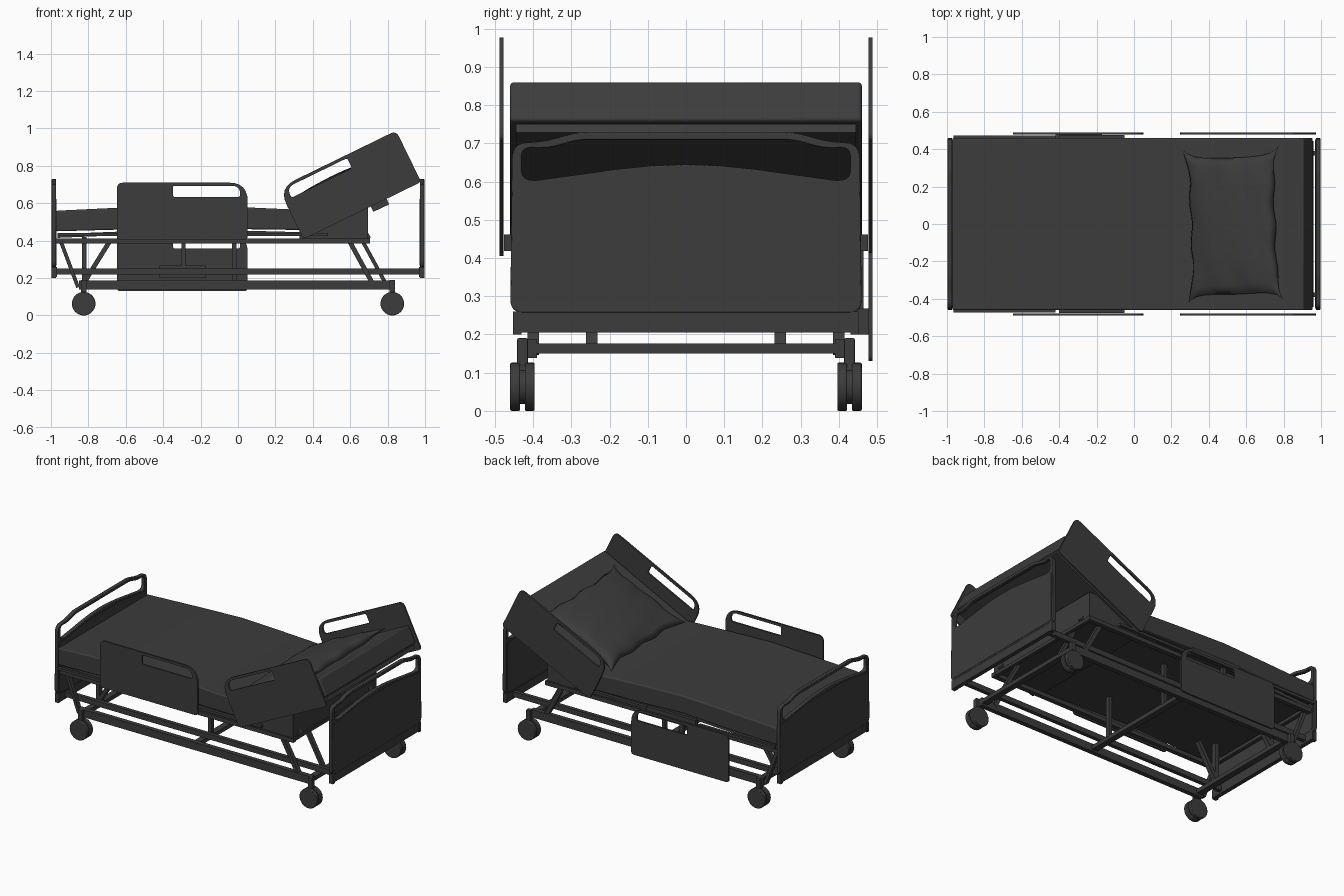
import bpy, bmesh
from math import radians, sin, cos, pi
from mathutils import Vector, Matrix

if "Cube" in bpy.data.objects:
    bpy.data.objects.remove(bpy.data.objects["Cube"])

TILT = radians(26)


def finish(name, bm, bevel=0.0, segs=2):
    bmesh.ops.recalc_face_normals(bm, faces=bm.faces[:])
    me = bpy.data.meshes.new(name)
    bm.to_mesh(me)
    bm.free()
    ob = bpy.data.objects.new(name, me)
    bpy.context.collection.objects.link(ob)
    if bevel:
        m = ob.modifiers.new("bevel", 'BEVEL')
        m.width, m.segments = bevel, segs
    return ob


def box(name, x, y, z, bevel=0.0):
    """Box from (min, max) pairs."""
    bm = bmesh.new()
    bmesh.ops.create_cube(bm, size=1)
    for v in bm.verts:
        v.co = [(a + b) / 2 + c * (b - a) for (a, b), c in zip((x, y, z), v.co)]
    return finish(name, bm, bevel)


def beam(name, p, q, depth, thick, y=0.0):
    """Bar between two x,z points, depth along y."""
    p, q = Vector((p[0], y, p[1])), Vector((q[0], y, q[1]))
    d = (q - p).normalized()
    rot = Matrix((d, Vector((0, 1, 0)), d.cross(Vector((0, 1, 0))))).transposed()
    bm = bmesh.new()
    bmesh.ops.create_cube(bm, size=1)
    for v in bm.verts:
        v.co = (p + q) / 2 + rot @ Vector((v.co.x * (q - p).length, v.co.y * depth, v.co.z * thick))
    return finish(name, bm)


def rounded(corners, n=6):
    """Outline from (x, y, radius) corners."""
    out = []
    for i, (x, y, r) in enumerate(corners):
        c = Vector((x, y))
        if r == 0:
            out.append(c)
            continue
        a = c + (Vector(corners[i - 1][:2]) - c).normalized() * r
        b = c + (Vector(corners[(i + 1) % len(corners)][:2]) - c).normalized() * r
        for k in range(n + 1):
            t = k / n
            out.append(a * (1 - t) ** 2 + c * 2 * t * (1 - t) + b * t * t)
    return out


def plate(name, loops, half, loc, rot, bevel=0.0):
    """Flat plate with holes from a filled 2D curve."""
    cu = bpy.data.curves.new(name, 'CURVE')
    cu.dimensions, cu.fill_mode = '2D', 'BOTH'
    cu.extrude, cu.bevel_depth, cu.bevel_resolution = half, bevel, 1
    cu.offset = -bevel
    for pts in loops:
        s = cu.splines.new('POLY')
        s.points.add(len(pts) - 1)
        for sp, p in zip(s.points, pts):
            sp.co = (p[0], p[1], 0, 1)
        s.use_cyclic_u = True
    ob = bpy.data.objects.new(name, cu)
    bpy.context.collection.objects.link(ob)
    ob.location, ob.rotation_euler = loc, rot
    bpy.ops.object.select_all(action='DESELECT')
    ob.select_set(True)
    bpy.context.view_layer.objects.active = ob
    bpy.ops.object.convert(target='MESH')
    return bpy.context.object


def smooth(ob, angle=35):
    bpy.ops.object.select_all(action='DESELECT')
    ob.select_set(True)
    bpy.context.view_layer.objects.active = ob
    bpy.ops.object.shade_smooth_by_angle(angle=radians(angle))


# Mattress: side profile extruded across the bed
top = [(-.972, .56), (-.6, .578), (-.3, .59), (0, .58), (.31, .566), (.905, .862)]
bot = [(.957, .76), (.34, .457), (0, .462), (-.3, .475), (-.6, .46), (-.972, .45)]
bm = bmesh.new()
f = bm.faces.new([bm.verts.new((x, -.46, z)) for x, z in top + bot])
ext = bmesh.ops.extrude_face_region(bm, geom=[f])
bmesh.ops.translate(bm, vec=(0, .92, 0), verts=[e for e in ext['geom'] if isinstance(e, bmesh.types.BMVert)])
mattress = finish("mattress", bm, .008, 3)
mattress.modifiers["bevel"].limit_method = 'ANGLE'
smooth(mattress)

# Pillow: two puffed grids joined at the seam, pinched between the corners
N = 32
bm = bmesh.new()
for s in (1, -1):
    g = bmesh.ops.create_grid(bm, x_segments=N, y_segments=N, size=1)
    for v in g['verts']:
        u, w = v.co.x, v.co.y
        h = .055 * (max(0, 1 - u * u) * max(0, 1 - w * w)) ** .35
        h *= 1 + .15 * sin(9 * u + 3 * w) * max(abs(u), abs(w)) ** 3
        wave = .006 * sin(11 * w + 2 * u)
        v.co = (u * (.285 - .035 * (1 - w ** 6) + wave), w * (.41 - .045 * (1 - u ** 6) + wave), s * h)
bmesh.ops.remove_doubles(bm, verts=bm.verts[:], dist=.0005)
pillow = finish("pillow", bm)
pillow.location, pillow.rotation_euler = (.53, -.005, .698), (0, -TILT, radians(2))
smooth(pillow, 80)

# Mattress platform and backrest
beam("leg_platform", (-.965, .425), (-.3, .452), .86, .02)
beam("seat_platform", (-.3, .452), (.35, .435), .86, .02)
beam("backrest_board", (.345, .442), (.955, .74), .89, .025)
beam("backrest_bracket", (.715, .572), (.80, .612), .2, .04)
box("head_support_box", (.33, .695), (-.43, .43), (.41, .575))

# End boards with handle openings
side = [(.46, .257, .035), (.455, .70, .04), (.37, .705, .03), (.28, .73, .03)]
outer = rounded(side + [(-y, z, r) for y, z, r in reversed(side)])
hs = [(.43, .605, .025), (.43, .689, .025), (.36, .687, .03), (.28, .71, .03)]
arc = [(y, .605 + .04 * cos(y / .39 * pi / 2) ** 1.3, 0) for y in (-.36, -.27, -.18, -.09, 0, .09, .18, .27, .36)]
hole = rounded([(-.39, .603, .01)] + arc + [(.39, .603, .01)] + hs + [(-y, z, r) for y, z, r in reversed(hs)])
inner = rounded([(.445, .268, .03), (.445, .59, .01), (.38, .592, .02), (.2, .622, .05),
                 (-.2, .622, .05), (-.38, .592, .02), (-.445, .59, .01), (-.445, .268, .03)])
for n, s in (("head", 1), ("foot", -1)):
    plate(n + "board", [outer, hole], .009, (s * .984, 0, 0), (pi / 2, 0, pi / 2), .003)
    plate(n + "board_panel", [inner], .014, (s * .984, 0, 0), (pi / 2, 0, pi / 2))
    box(n + "board_crossbar", sorted((s * .968, s * .995)), (-.452, .452), (.205, .258))
    for y in (-1, 1):
        box(n + "board_foot", sorted((s * .972, s * .998)), sorted((y * .43, y * .453)), (.2, .26))

# Side rails: plate with hand slot; local origin at lower handle-side corner
rail = [(0, 0, .02), (0, .305, .10), (.70, .305, .035), (.70, 0, .02)]
slot = [(.04, .228, .015), (.04, .288, .045), (.40, .288, .012), (.40, .228, .012)]


def side_rail(name, y, x, z, flip=1, tilt=0.0):
    def place(p):
        u = p[0] * flip
        return (u * cos(tilt) - p[1] * sin(tilt), u * sin(tilt) + p[1] * cos(tilt))
    plate(name, [[place(p) for p in rounded(l)] for l in (rail, slot)], .0055, (x, y, z), (pi / 2, 0, 0))


side_rail("front_foot_rail", -.483, .052, .405, -1)
side_rail("back_foot_rail_lowered", .483, .052, .13, -1)
for s, n in ((-1, "front"), (1, "back")):
    side_rail(n + "_head_rail", s * .483, .35, .407, 1, TILT)

    def ys(a, b):
        return sorted((s * a, s * b))
    # Rail mounts and bars along the sides
    box(n + "_rail_mount", (-.40, -.05), ys(.455, .476), (.418, .462))
    box(n + "_side_bar", (-.965, -.42), ys(.455, .472), (.425, .442))
    box(n + "_seat_bar", (-.05, .48), ys(.43, .45), (.425, .442))
    # Upper, lower and base frame rails
    box(n + "_upper_frame_rail", (-.975, .705), ys(.41, .44), (.385, .411))
    box(n + "_lower_frame_rail", (-.985, .985), ys(.365, .39), (.218, .252))
    box(n + "_base_rail", (-.85, .82), ys(.39, .42), (.138, .188))
    # Lifting legs and backrest struts
    for p, q, t, y in [((-.945, .39), (-.855, .15), .02, .40), ((-.69, .39), (-.82, .18), .025, .247),
                       ((.60, .39), (.72, .17), .025, .40), ((.67, .39), (.79, .17), .02, .247),
                       ((.61, .56), (.70, .41), .025, .36)]:
        beam(n + "_strut", p, q, .03, t, s * y)
    box(n + "_foot_post", (-.835, -.81), ys(.232, .262), (.17, .42))
    box(n + "_centre_post", (-.032, -.008), ys(.235, .26), (.17, .44))
    # Twin-wheel casters
    for x in (-.825, .825):
        bm = bmesh.new()
        for y0, w, r in ((.409, .026, .063), (.447, .026, .063), (.428, .05, .045)):
            bmesh.ops.create_cone(bm, cap_ends=True, segments=32, radius1=r, radius2=r, depth=w,
                                  matrix=Matrix.Translation((x, s * y0, .063)) @ Matrix.Rotation(pi / 2, 4, 'X'))
        wheel = finish("caster_wheels", bm, .004)
        wheel.modifiers["bevel"].limit_method = 'ANGLE'
        smooth(wheel)
        box("caster_fork", (x - .015, x + .015), ys(.414, .442), (.08, .19), .004)

# Bracket and hanger of the lowered rail
box("lowered_rail_bracket", (-.42, -.17), (.445, .478), (.2, .268))
box("lowered_rail_hanger", (-.303, -.28), (.442, .465), (.25, .42))

# Cross members
for x in (-.82, -.03, .80):
    box("base_crossbar", (x - .02, x + .02), (-.415, .415), (.15, .176))
for x in (-.94, .69):
    box("upper_crossbar", (x - .012, x + .012), (-.43, .43), (.388, .409))

# Dark grey finish on every part
dark = bpy.data.materials.new("dark_grey")
dark.diffuse_color = (.045, .045, .045, 1)
dark.use_nodes = True
dark.node_tree.nodes["Principled BSDF"].inputs["Base Color"].default_value = dark.diffuse_color
for ob in bpy.data.objects:
    ob.data.materials.append(dark)
